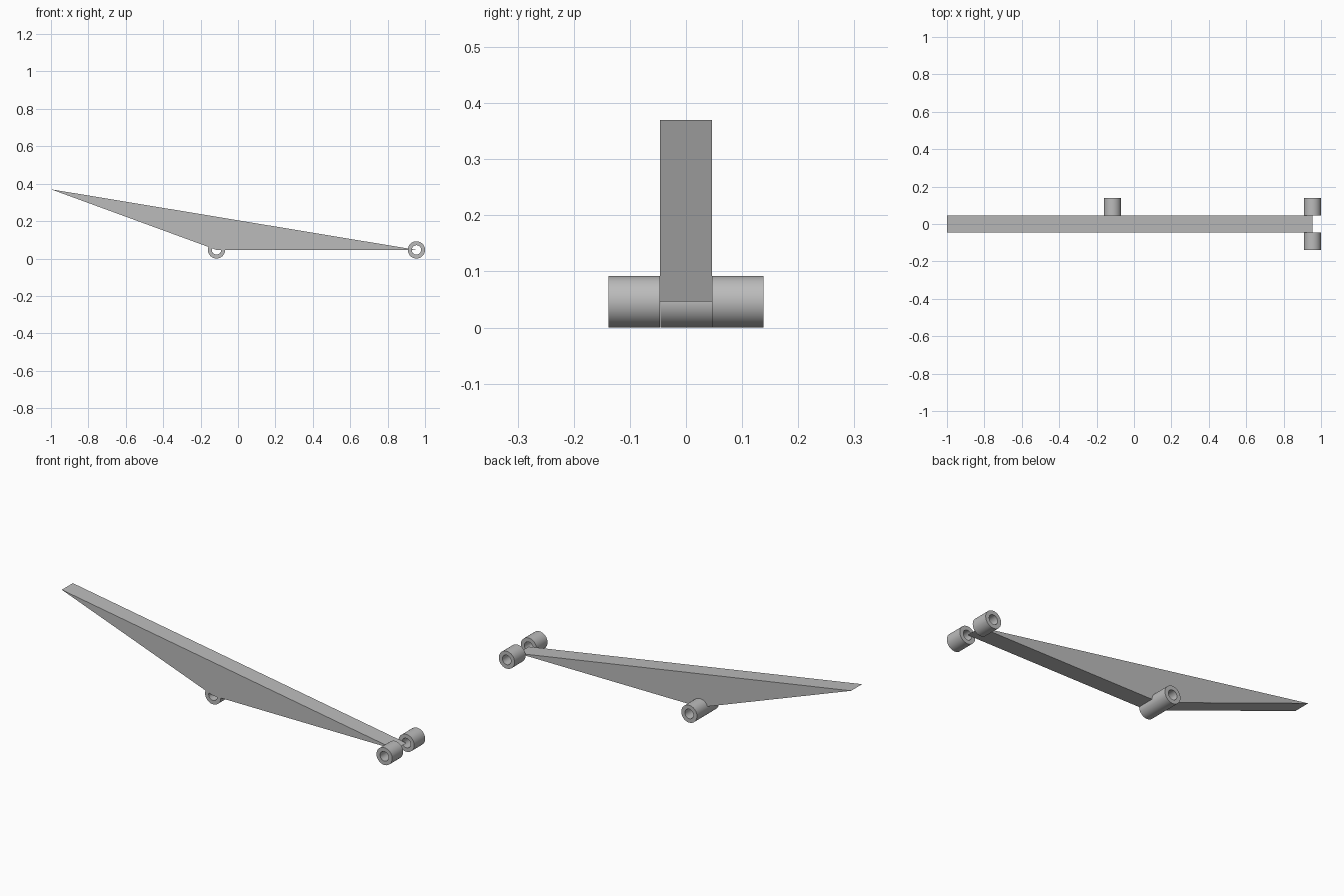
import bpy
import bmesh
import math

cube = bpy.data.objects.get("Cube")
if cube:
    bpy.data.objects.remove(cube, do_unlink=True)

HALF = 0.046           # half width of the arm, also the tube radius
BORE = 0.025
PIVOT_X, ELBOW_X = 0.954, -0.115

grey = bpy.data.materials.new("plain grey")
grey.use_nodes = True
grey.diffuse_color = (0.5, 0.5, 0.5, 1)
grey.node_tree.nodes["Principled BSDF"].inputs["Base Color"].default_value = (0.5, 0.5, 0.5, 1)


def finish(name, bm):
    bmesh.ops.recalc_face_normals(bm, faces=bm.faces)
    mesh = bpy.data.meshes.new(name)
    bm.to_mesh(mesh)
    bm.free()
    mesh.materials.append(grey)
    obj = bpy.data.objects.new(name, mesh)
    bpy.context.collection.objects.link(obj)
    return obj


def wedge(name, profile, y0, y1):
    """Extrude an x-z profile from y0 to y1."""
    bm = bmesh.new()
    face = bm.faces.new([bm.verts.new((x, y0, z)) for x, z in profile])
    grown = bmesh.ops.extrude_face_region(bm, geom=[face])["geom"]
    verts = [g for g in grown if isinstance(g, bmesh.types.BMVert)]
    bmesh.ops.translate(bm, vec=(0, y1 - y0, 0), verts=verts)
    return finish(name, bm)


def tube(name, x, y0, y1, sides=48):
    """Hollow bushing along y, resting on the ground."""
    bm = bmesh.new()
    section = [(HALF, y0), (HALF, y1), (BORE, y1), (BORE, y0)]
    rings = []
    for i in range(sides):
        a = math.tau * i / sides
        rings.append([bm.verts.new((x + r * math.cos(a), y, HALF + r * math.sin(a)))
                      for r, y in section])
    for i in range(sides):
        a, b = rings[i], rings[(i + 1) % sides]
        for j in range(4):
            k = (j + 1) % 4
            bm.faces.new((a[j], a[k], b[k], b[j]))
    obj = finish(name, bm)
    bpy.ops.object.select_all(action="DESELECT")
    obj.select_set(True)
    bpy.context.view_layer.objects.active = obj
    bpy.ops.object.shade_smooth_by_angle(angle=math.radians(35))
    return obj


# Tapered triangular arm
wedge("arm", [(-1, 0.37), (ELBOW_X, HALF), (PIVOT_X, HALF)], -HALF, HALF)

# Pair of bushings either side of the pivot tip
for side, label in ((-1, "front"), (1, "back")):
    y0, y1 = sorted((side * HALF, side * 3 * HALF))
    tube(label + "_pivot_bushing", PIVOT_X, y0, y1)

# Long bushing under the elbow, sticking out at the back
tube("elbow_bushing", ELBOW_X, -HALF + 0.0005, 3 * HALF)
